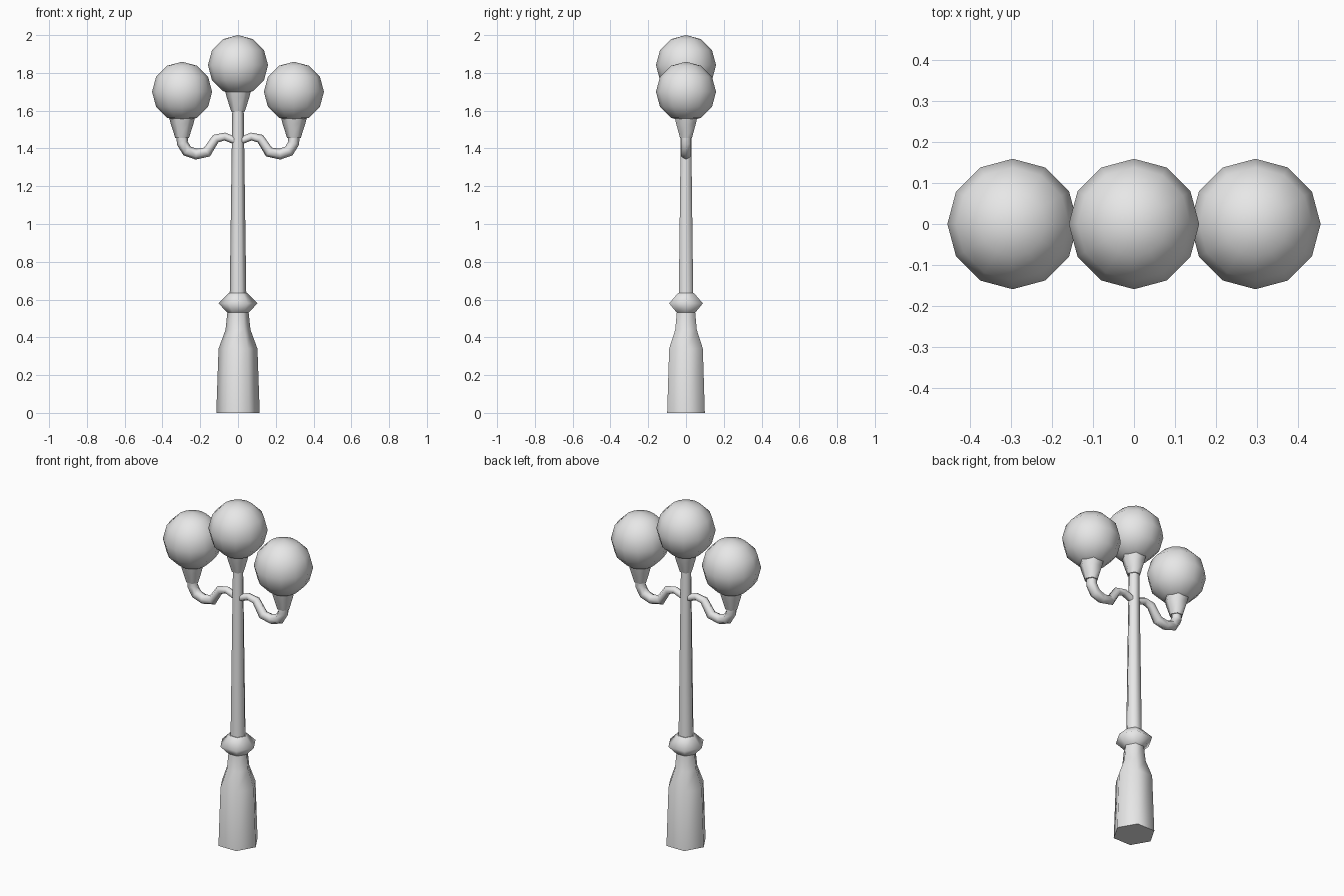
import bpy, bmesh
from math import cos, sin, pi
from mathutils import Vector

cube = bpy.data.objects.get("Cube")
if cube:
    bpy.data.objects.remove(cube, do_unlink=True)

grey = bpy.data.materials.new("plain_grey")
grey.use_nodes = True
colour = (0.8, 0.8, 0.8, 1)
grey.diffuse_color = colour
grey.node_tree.nodes["Principled BSDF"].inputs["Base Color"].default_value = colour

SIDES = 6


def finish(bm, name):
    """Turn a bmesh into a named object, smooth except for its end caps."""
    bmesh.ops.recalc_face_normals(bm, faces=bm.faces)
    for f in bm.faces:
        f.smooth = len(f.verts) < 5
    mesh = bpy.data.meshes.new(name)
    bm.to_mesh(mesh)
    bm.free()
    mesh.materials.append(grey)
    obj = bpy.data.objects.new(name, mesh)
    bpy.context.collection.objects.link(obj)
    return obj


def skin(bm, rings):
    """Bridge successive rings of vertices and cap both ends."""
    for a, b in zip(rings, rings[1:]):
        for i in range(SIDES):
            j = (i + 1) % SIDES
            bm.faces.new((a[i], a[j], b[j], b[i]))
    bm.faces.new(rings[0])
    bm.faces.new(rings[-1])


def lathe(name, profile, x=0, z=0):
    """Six-sided turned part from (radius, height) pairs."""
    bm = bmesh.new()
    rings = [[bm.verts.new((x + r * cos(2 * pi * i / SIDES),
                            r * sin(2 * pi * i / SIDES), z + h))
              for i in range(SIDES)] for r, h in profile]
    skin(bm, rings)
    return finish(bm, name)


def tube(name, path, side):
    """Six-sided tube along (x, z, radius) points, mirrored by side."""
    bm = bmesh.new()
    pts = [Vector((side * x, 0, z)) for x, z, r in path]
    rings = []
    for k, p in enumerate(pts):
        before = (p - pts[max(k - 1, 0)]).normalized()
        after = (pts[min(k + 1, len(pts) - 1)] - p).normalized()
        tangent = (before + after).normalized()
        across = Vector((tangent.z, 0, -tangent.x))
        r = path[k][2]
        rings.append([bm.verts.new(p + across * r * cos(2 * pi * i / SIDES)
                                   + Vector((0, r * sin(2 * pi * i / SIDES), 0)))
                      for i in range(SIDES)])
    skin(bm, rings)
    return finish(bm, name)


def lamp(prefix, x, z):
    """Globe centred at height z, sitting in a tapered cup."""
    bm = bmesh.new()
    bmesh.ops.create_uvsphere(bm, u_segments=12, v_segments=6, radius=0.159)
    bmesh.ops.translate(bm, vec=(x, 0, z), verts=bm.verts)
    finish(bm, prefix + "_globe")
    lathe(prefix + "_cup", [(0.036, -0.245), (0.06, -0.17), (0.068, -0.138)], x, z)


# Post
lathe("base", [(0.115, 0), (0.103, 0.34), (0.066, 0.44), (0.056, 0.535)])
lathe("collar", [(0.056, 0.53), (0.103, 0.58), (0.048, 0.635)])
lathe("shaft", [(0.044, 0.62), (0.03, 1.62)])

# Lamps and curved arms
lamp("centre", 0, 1.841)
arm_path = [(0, 1.435, 0.02), (0.07, 1.463, 0.021), (0.118, 1.452, 0.024),
            (0.164, 1.381, 0.028), (0.222, 1.37, 0.029), (0.27, 1.387, 0.03),
            (0.295, 1.429, 0.03), (0.295, 1.47, 0.03)]
for name, side in (("left", 1), ("right", -1)):
    lamp(name, side * 0.296, 1.7)
    tube(name + "_arm", arm_path, side)
